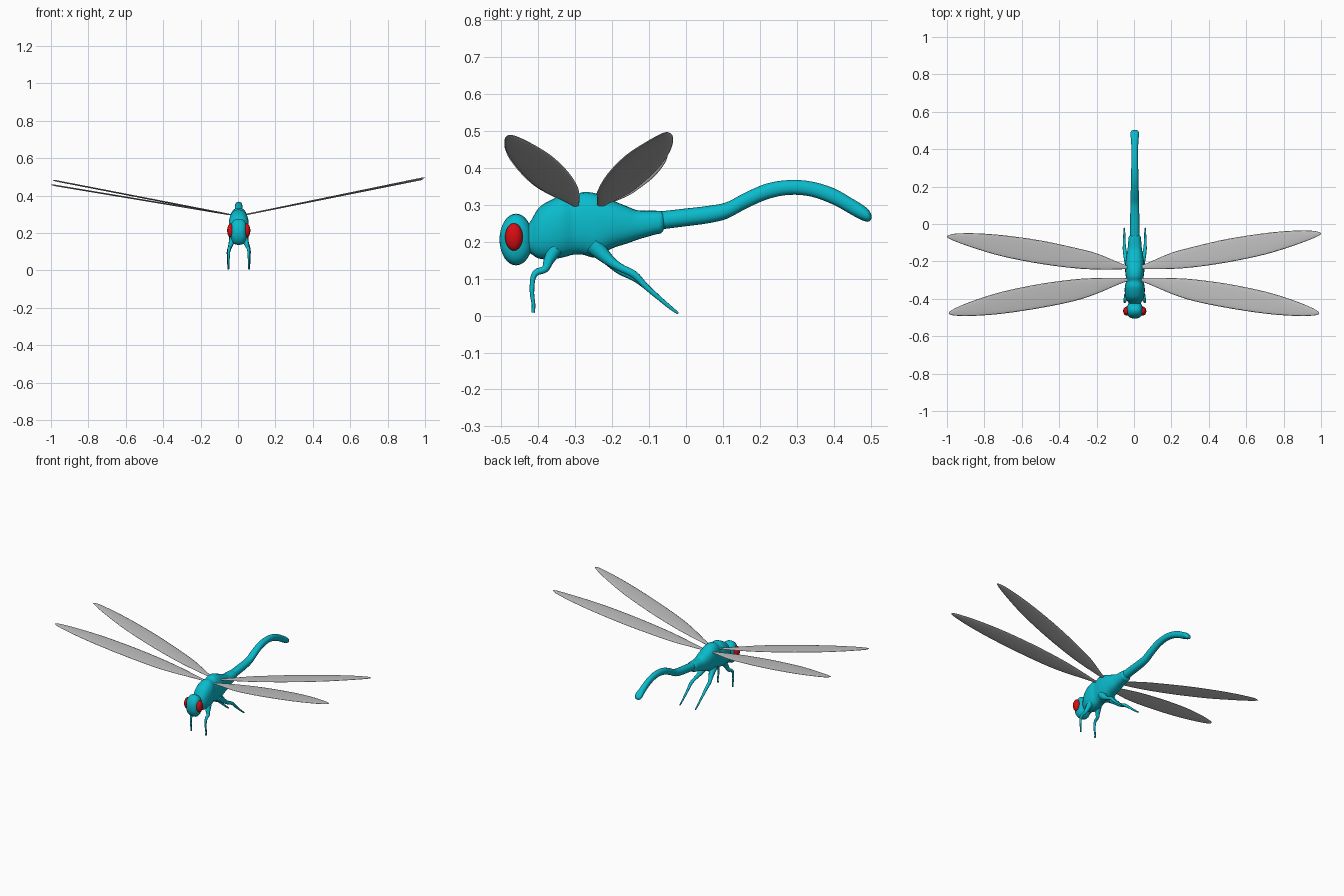
import bpy, bmesh, math
from mathutils import Vector

if "Cube" in bpy.data.objects:
    bpy.data.objects.remove(bpy.data.objects["Cube"])


def material(name, rgb):
    m = bpy.data.materials.new(name)
    m.diffuse_color = (*rgb, 1)
    m.use_nodes = True
    m.node_tree.nodes["Principled BSDF"].inputs["Base Color"].default_value = m.diffuse_color
    return m


TEAL = material("teal", (0.003, 0.50, 0.61))
RED = material("red", (0.68, 0.004, 0.006))
GREY = material("wing grey", (0.52, 0.52, 0.52))
CX = 0.004  # body centre line


def finish(name, mesh, mat):
    for p in mesh.polygons:
        p.use_smooth = True
    mesh.materials.clear()
    mesh.materials.append(mat)
    ob = bpy.data.objects.new(name, mesh)
    bpy.context.collection.objects.link(ob)
    return ob


def smooth_rows(rows, steps):
    """Catmull-Rom interpolation between rows of numbers."""
    out = []
    for i in range(len(rows) - 1):
        a, b = rows[max(i - 1, 0)], rows[i]
        c, d = rows[i + 1], rows[min(i + 2, len(rows) - 1)]
        for s in range(steps):
            t = s / steps
            out.append([0.5 * (2*q + (r - p)*t + (2*p - 5*q + 4*r - w)*t*t
                               + (3*q - p - 3*r + w)*t**3)
                        for p, q, r, w in zip(a, b, c, d)])
    return out + [list(rows[-1])]


def loft(name, rings, mat, power=2.0, seg=24):
    """Skin rings given as (centre, half axis u, half axis v)."""
    bm = bmesh.new()
    loops = []
    for c, u, v in rings:
        loop = []
        for k in range(seg):
            a = 2 * math.pi * k / seg
            p, q = math.cos(a), math.sin(a)
            p = math.copysign(abs(p) ** (2 / power), p)
            q = math.copysign(abs(q) ** (2 / power), q)
            loop.append(bm.verts.new(c + u * p + v * q))
        loops.append(loop)
    for a, b in zip(loops, loops[1:]):
        for k in range(seg):
            j = (k + 1) % seg
            bm.faces.new((a[k], a[j], b[j], b[k]))
    bm.faces.new(loops[0])
    bm.faces.new(loops[-1])
    bmesh.ops.recalc_face_normals(bm, faces=bm.faces)
    me = bpy.data.meshes.new(name)
    bm.to_mesh(me)
    bm.free()
    return finish(name, me, mat)


def body_rings(rows, steps=4):
    """Rows are (y, bottom z, top z, half width)."""
    return [(Vector((CX, y, (lo + hi) / 2)), Vector((max(w, 0.001), 0, 0)),
             Vector((0, 0, max((hi - lo) / 2, 0.001))))
            for y, lo, hi, w in smooth_rows(rows, steps)]


# Thorax
loft("thorax", body_rings([
    (-0.45, 0.175, 0.235, 0.028), (-0.425, 0.17, 0.25, 0.032),
    (-0.40, 0.155, 0.29, 0.046), (-0.37, 0.152, 0.311, 0.053),
    (-0.335, 0.157, 0.325, 0.053), (-0.305, 0.165, 0.324, 0.046),
    (-0.28, 0.165, 0.334, 0.048), (-0.245, 0.158, 0.331, 0.051),
    (-0.20, 0.182, 0.312, 0.049), (-0.16, 0.195, 0.296, 0.043),
    (-0.13, 0.206, 0.285, 0.038), (-0.085, 0.219, 0.284, 0.034),
    (-0.068, 0.223, 0.283, 0.032), (-0.06, 0.233, 0.277, 0.025)]), TEAL, 2.4)

# Tail, curving up and then drooping to a blunt tip
loft("tail", body_rings([
    (-0.08, 0.232, 0.281, 0.026), (0.0, 0.242, 0.290, 0.025),
    (0.06, 0.250, 0.297, 0.024), (0.11, 0.262, 0.307, 0.023),
    (0.16, 0.288, 0.333, 0.022), (0.22, 0.315, 0.358, 0.020),
    (0.28, 0.327, 0.367, 0.019), (0.34, 0.322, 0.363, 0.018),
    (0.40, 0.300, 0.345, 0.018), (0.45, 0.272, 0.317, 0.020),
    (0.475, 0.259, 0.302, 0.023), (0.492, 0.254, 0.289, 0.022),
    (0.50, 0.258, 0.278, 0.014), (0.503, 0.266, 0.270, 0.004)]), TEAL, 2.2)

# Head, boxy from the front and oval from the side
head = []
for i in range(17):
    a = math.pi * i / 16
    s = max(math.sin(a), 0.02)
    head.append((Vector((CX, -0.46 - 0.045 * math.cos(a), 0.206)),
                 Vector((0.044 * s ** 0.7, 0, 0)), Vector((0, 0, 0.07 * s))))
loft("head", head, TEAL, 2.7)

# Eyes
for side, label in ((-1, "left"), (1, "right")):
    bm = bmesh.new()
    bmesh.ops.create_uvsphere(bm, u_segments=24, v_segments=14, radius=1)
    for v in bm.verts:
        v.co = Vector((CX + side * 0.043 + v.co.x * 0.019,
                       -0.466 + v.co.y * 0.024, 0.213 + v.co.z * 0.037))
    me = bpy.data.meshes.new(label + "_eye")
    bm.to_mesh(me)
    bm.free()
    finish(label + "_eye", me, RED)


# Legs
def leg(name, side, points):
    """Points are (distance from centre line, y, z, radius)."""
    cu = bpy.data.curves.new(name, 'CURVE')
    cu.dimensions = '3D'
    cu.bevel_depth = 1
    cu.bevel_resolution = 3
    cu.use_fill_caps = True
    rows = smooth_rows(points, 4)
    sp = cu.splines.new('POLY')
    sp.points.add(len(rows) - 1)
    for p, (x, y, z, r) in zip(sp.points, rows):
        p.co = (CX + side * x, y, z, 1)
        p.radius = r
    tmp = bpy.data.objects.new(name + "_path", cu)
    bpy.context.collection.objects.link(tmp)
    bpy.context.view_layer.update()
    me = bpy.data.meshes.new_from_object(
        tmp.evaluated_get(bpy.context.evaluated_depsgraph_get()))
    bpy.data.objects.remove(tmp)
    finish(name, me, TEAL)


for side, label, drop in ((-1, "left", 0.008), (1, "right", 0.0)):
    leg(label + "_front_leg", side, [
        (0.030, -0.355, 0.180, 0.020), (0.039, -0.372, 0.148, 0.014),
        (0.047, -0.382, 0.126, 0.010), (0.051, -0.405, 0.117, 0.009),
        (0.053, -0.415, 0.098, 0.007), (0.054, -0.417, 0.060, 0.006),
        (0.054, -0.413, 0.030, 0.005), (0.054, -0.414, 0.008, 0.005)])
    leg(label + "_hind_leg", side, [
        (0.026, -0.250, 0.190, 0.026), (0.038, -0.212, 0.153, 0.016),
        (0.048, -0.180, 0.131 - drop, 0.011),
        (0.054, -0.140, 0.111 - drop, 0.010),
        (0.056, -0.110, 0.080, 0.008), (0.056, -0.070, 0.045, 0.006),
        (0.056, -0.040, 0.020, 0.005), (0.056, -0.021, 0.006, 0.003)])


# Wings: rows are (x, rear edge y, front edge y)
FRONT = [(0.03, -0.290, -0.305), (0.08, -0.289, -0.322), (0.20, -0.289, -0.373),
         (0.32, -0.296, -0.412), (0.50, -0.320, -0.449), (0.70, -0.361, -0.479),
         (0.85, -0.407, -0.491), (0.94, -0.443, -0.491), (0.978, -0.463, -0.486),
         (0.99, -0.474, -0.478)]
REAR = [(0.03, -0.225, -0.240), (0.08, -0.205, -0.241), (0.20, -0.154, -0.240),
        (0.32, -0.121, -0.231), (0.50, -0.080, -0.205), (0.70, -0.049, -0.163),
        (0.85, -0.036, -0.117), (0.95, -0.036, -0.080), (0.988, -0.043, -0.062),
        (1.0, -0.050, -0.054)]


def wing(name, side, rows, tip_z, shift):
    rings = []
    for x, a, b in smooth_rows(rows, 4):
        z = 0.296 + (tip_z - 0.296) * (x - 0.03) / 0.97
        half = max((a - b) / 2, 0.001)
        rings.append((Vector((side * x, (a + b) / 2 + shift * x, z)),
                      Vector((0, half, 0)),
                      Vector((0, 0, min(0.004, half * 0.3)))))
    loft(name, rings, GREY, 2.0, 16)


wing("right_front_wing", 1, FRONT, 0.490, 0)
wing("right_rear_wing", 1, REAR, 0.496, 0)
wing("left_front_wing", -1, FRONT, 0.484, 0)
wing("left_rear_wing", -1, REAR, 0.458, -0.016)
